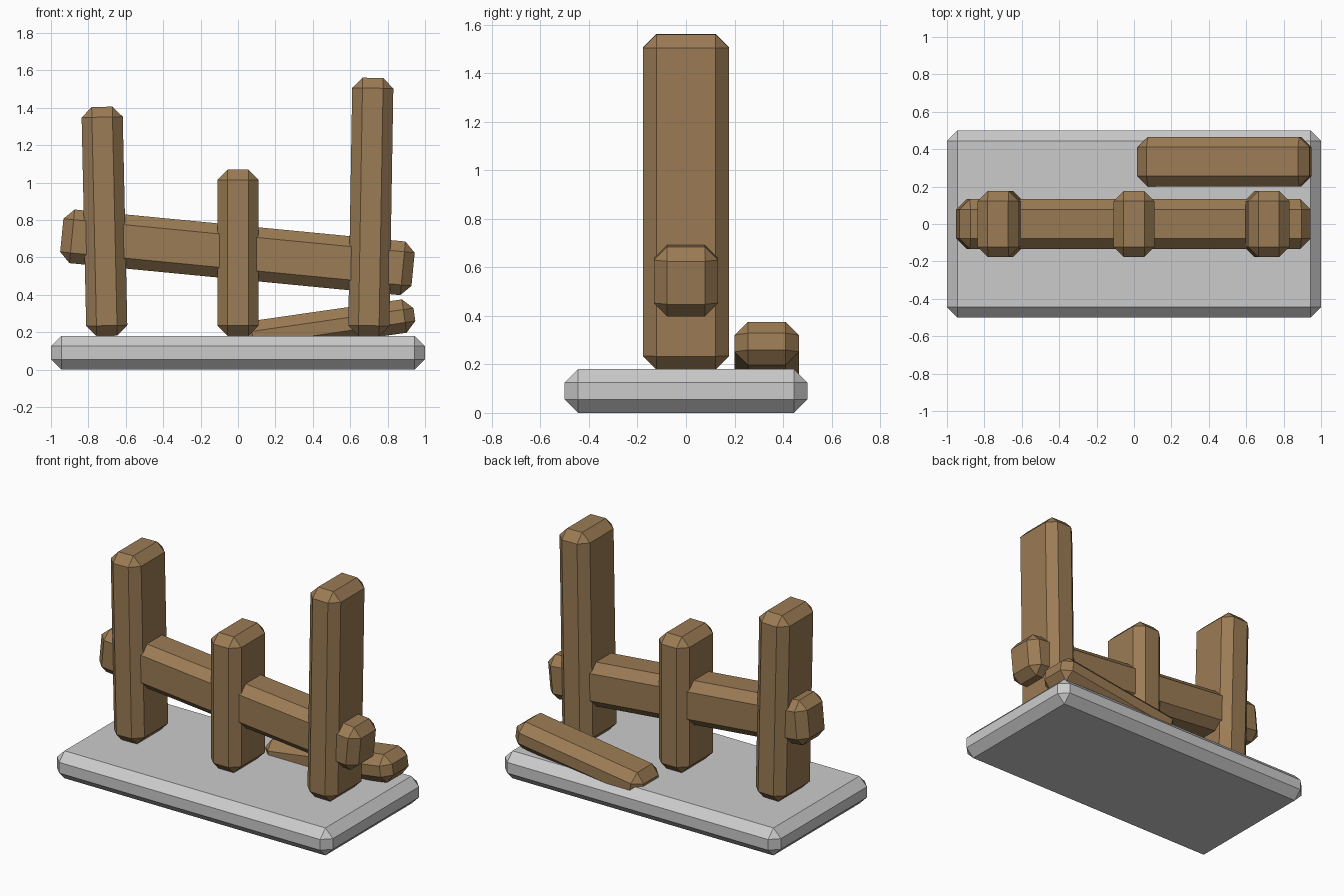
import bpy, math

if "Cube" in bpy.data.objects:
    bpy.data.objects.remove(bpy.data.objects["Cube"])

BEVEL = 0.055

wood = bpy.data.materials.new("wood")
wood.diffuse_color = (0.33, 0.2, 0.09, 1)
wood.use_nodes = True
wood.node_tree.nodes["Principled BSDF"].inputs["Base Color"].default_value = wood.diffuse_color


def beam(name, size, centre, tilt=0.0, material=wood):
    """Box with one-segment chamfers, tilted about the y axis (degrees)."""
    bpy.ops.mesh.primitive_cube_add(size=1, location=centre,
                                    rotation=(0, math.radians(tilt), 0))
    ob = bpy.context.object
    ob.name = name
    for v in ob.data.vertices:
        v.co = [c * s for c, s in zip(v.co, size)]
    mod = ob.modifiers.new("chamfer", 'BEVEL')
    mod.width = BEVEL
    mod.segments = 1
    mod.limit_method = 'NONE'
    if material:
        ob.data.materials.append(material)
    return ob


# Stone slab
beam("base_slab", (2, 1, 0.18), (0, 0, 0.09), material=None)

# Upright posts: name, x, top height, lean
for name, x, top, lean in (("left_post", -0.714, 1.405, -1.25),
                           ("middle_post", 0, 1.07, 0),
                           ("right_post", 0.71, 1.56, 0.95)):
    beam(name, (0.22, 0.355, top - 0.18), (x, 0, (top + 0.18) / 2), lean)

# Sloping rail through the posts
beam("cross_rail", (1.887, 0.265, 0.288), (-0.003, 0, 0.627), 5.53)

# Fallen plank, one end sunk into the slab
beam("fallen_plank", (0.928, 0.265, 0.18), (0.484, 0.333, 0.228), -8.2)
